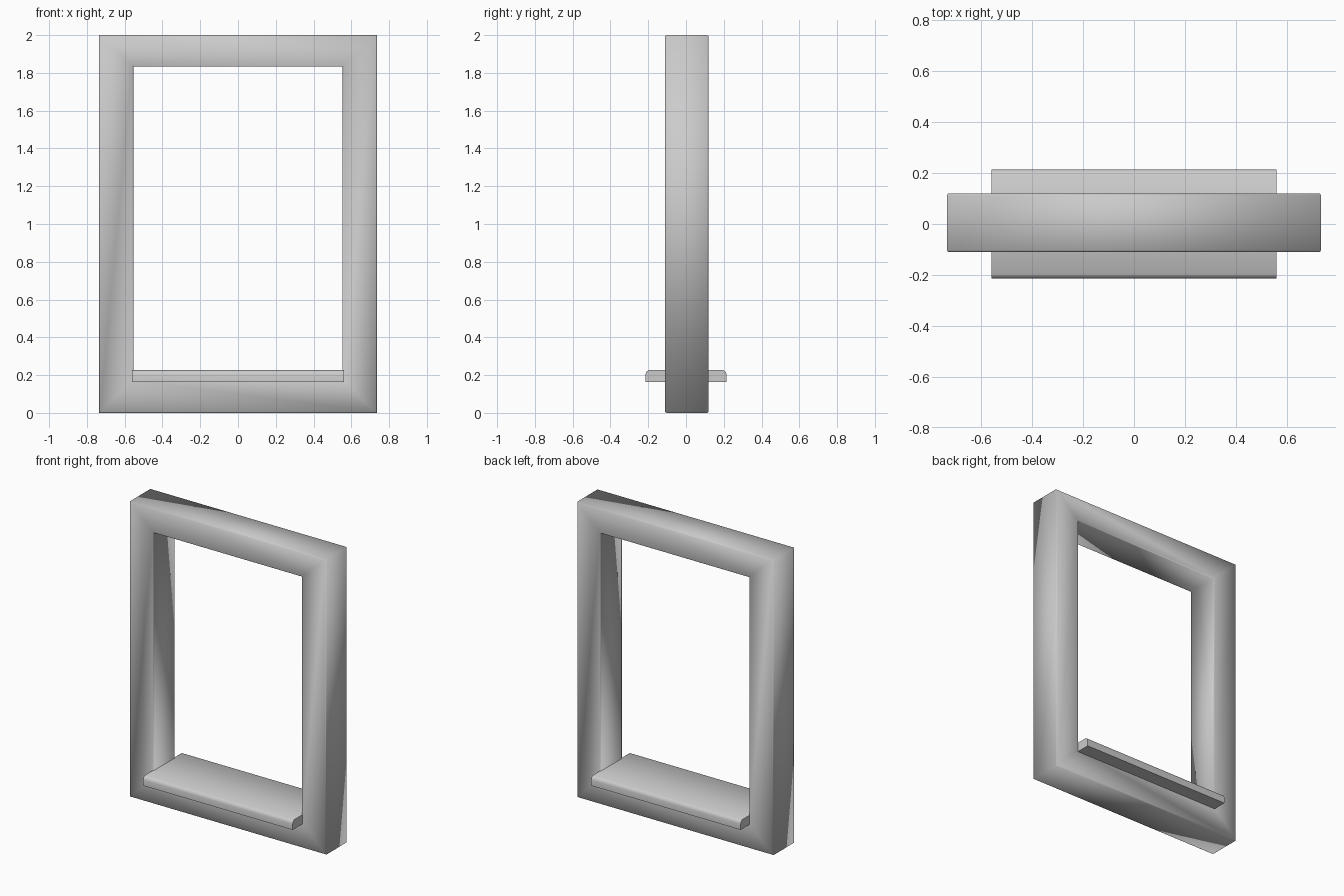
import bpy, bmesh, math

if "Cube" in bpy.data.objects:
    bpy.data.objects.remove(bpy.data.objects["Cube"])


def make_object(name, bm):
    bmesh.ops.recalc_face_normals(bm, faces=bm.faces)
    mesh = bpy.data.meshes.new(name)
    bm.to_mesh(mesh)
    bm.free()
    obj = bpy.data.objects.new(name, mesh)
    bpy.context.collection.objects.link(obj)
    bpy.ops.object.select_all(action='DESELECT')
    obj.select_set(True)
    bpy.context.view_layer.objects.active = obj
    return obj


def bridge(bm, rings, closed):
    n = len(rings[0])
    for i in range(len(rings) if closed else len(rings) - 1):
        a, b = rings[i], rings[(i + 1) % len(rings)]
        for j in range(n):
            k = (j + 1) % n
            bm.faces.new((a[j], a[k], b[k], b[j]))


# Window frame: chamfered rectangular section swept round four mitred corners
OUT_X, IN_X = 0.735, 0.554
OUT_Z, IN_Z = (0.0, 2.0), (0.178, 1.833)
FRONT, BACK, C = -0.111, 0.12, 0.008
# section points: (outer side?, offset from that side into the wood, y)
section = [(1, 0, FRONT + C), (1, 0, BACK - C), (1, C * 0.6, BACK), (0, C * 0.6, BACK),
           (0, 0, BACK - C), (0, 0, FRONT + C), (0, C * 0.6, FRONT), (1, C * 0.6, FRONT)]
bm = bmesh.new()
rings = []
for sx, top in ((-1, 0), (1, 0), (1, 1), (-1, 1)):
    sz = 1 if top else -1
    ring = []
    for outer, off, y in section:
        d = -off if outer else off
        x = (OUT_X if outer else IN_X) + d
        z = (OUT_Z if outer else IN_Z)[top] + sz * d
        ring.append(bm.verts.new((sx * x, y, z)))
    rings.append(ring)
bridge(bm, rings, True)
frame = make_object("window_frame", bm)
bpy.ops.object.shade_smooth()

# Sill: board with rounded upper noses, running through the opening
half = [(0.215, 0.163), (0.215, 0.202), (0.210, 0.217), (0.198, 0.226)]
profile = half + [(-y, z) for y, z in reversed(half)]
bm = bmesh.new()
rings = [[bm.verts.new((x, y, z)) for y, z in profile] for x in (-0.56, 0.56)]
bridge(bm, rings, False)
for ring in rings:
    bm.faces.new(ring)
sill = make_object("window_sill", bm)
bpy.ops.object.shade_smooth_by_angle(angle=math.radians(50))
